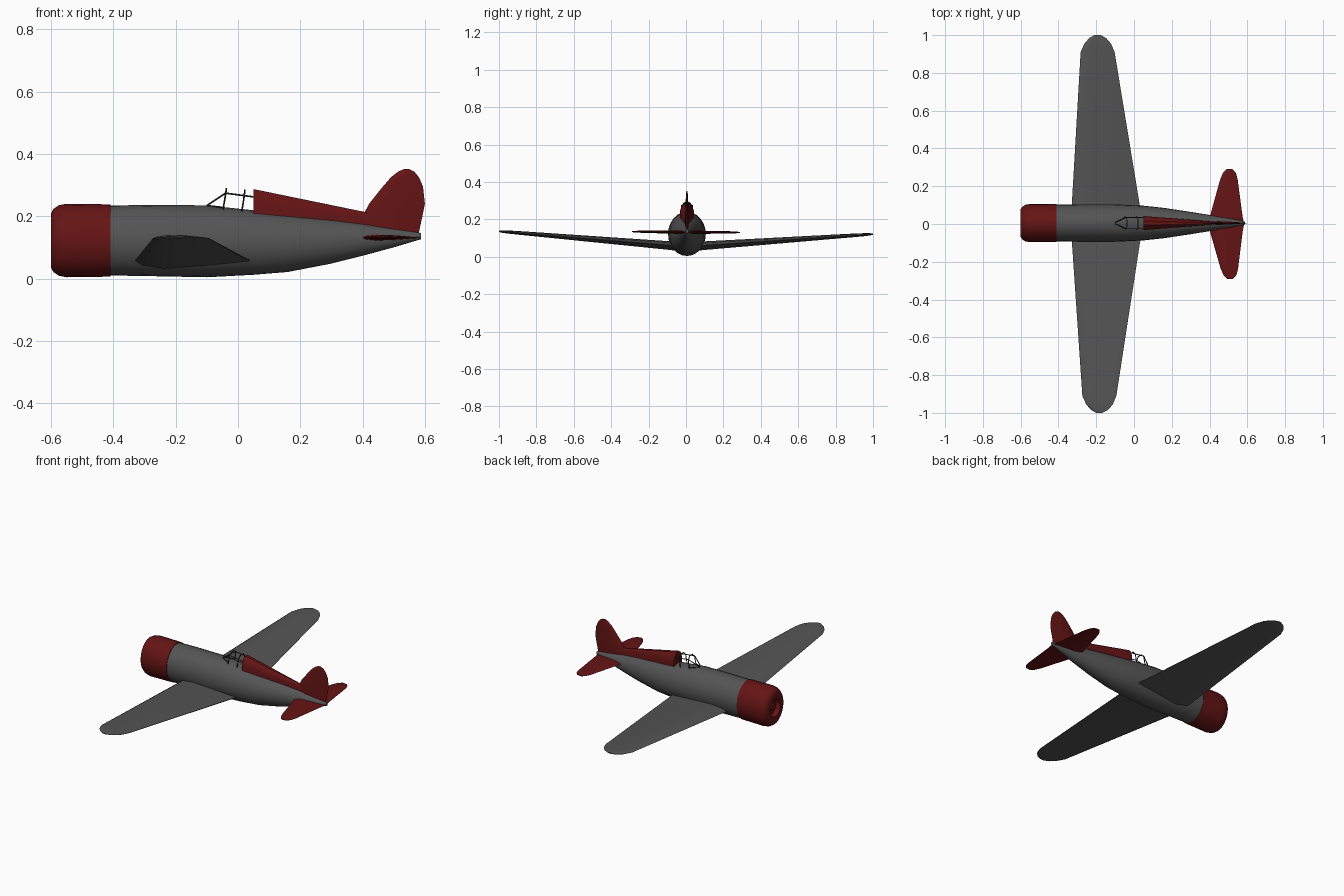
import bpy, bmesh, math
from mathutils import Vector

old = bpy.data.objects.get("Cube")
if old:
    bpy.data.objects.remove(old, do_unlink=True)


def material(name, rgb):
    m = bpy.data.materials.new(name)
    m.use_nodes = True
    m.diffuse_color = (*rgb, 1)
    m.node_tree.nodes["Principled BSDF"].inputs["Base Color"].default_value = (*rgb, 1)
    return m


GREY = material("slate grey", (0.09, 0.09, 0.09))
RED = material("dark red", (0.13, 0.007, 0.007))
FRAME = material("dark frame green", (0.02, 0.028, 0.02))
YC = 0.005  # slight sideways offset of the body


def finish(name, bm, mat, angle=35):
    bmesh.ops.recalc_face_normals(bm, faces=bm.faces)
    mesh = bpy.data.meshes.new(name)
    bm.to_mesh(mesh)
    bm.free()
    mesh.materials.append(mat)
    ob = bpy.data.objects.new(name, mesh)
    bpy.context.collection.objects.link(ob)
    bpy.ops.object.select_all(action='DESELECT')
    bpy.context.view_layer.objects.active = ob
    ob.select_set(True)
    bpy.ops.object.shade_smooth_by_angle(angle=math.radians(angle))
    return ob


def loft(name, rings, mat, angle=35):
    """Skin a list of equal rings and cap both ends."""
    bm = bmesh.new()
    loops = [[bm.verts.new(p) for p in r] for r in rings]
    n = len(loops[0])
    for a, b in zip(loops, loops[1:]):
        for i in range(n):
            j = (i + 1) % n
            bm.faces.new((a[i], a[j], b[j], b[i]))
    bm.faces.new(loops[0])
    bm.faces.new(loops[-1])
    return finish(name, bm, mat, angle)


def oval(x, low, high, half, n=24):
    zc, rz = (low + high) / 2, (high - low) / 2
    turn = [2 * math.pi * i / n for i in range(n)]
    return [Vector((x, YC + half * math.cos(t), zc + rz * math.sin(t))) for t in turn]


# Thin section: fraction along the chord, fraction of half thickness
FOIL = [(0, 0), (.06, .6), (.25, 1), (.6, .7), (1, .08),
        (1, -.08), (.6, -.7), (.25, -1), (.06, -.6)]


def foil(lead, trail, thick):
    return [(lead + (trail - lead) * c, thick / 2 * t) for c, t in FOIL]


# Body: x, bottom, top, half width
body = [(-.43, .01, .234, .097), (-.3, .008, .236, .099), (-.1, .004, .235, .099),
        (.05, .012, .219, .092), (.16, .021, .206, .080), (.3, .048, .190, .059),
        (.4, .073, .176, .043), (.5, .100, .160, .026), (.57, .121, .149, .012),
        (.588, .126, .146, .008)]
loft("fuselage", [oval(*s) for s in body], GREY)

# Cowling with rounded lip and recessed intake
cowl = [(-.41, .006, .238, .100), (-.55, .004, .240, .101), (-.575, .009, .235, .097),
        (-.592, .020, .224, .086), (-.6, .034, .210, .073), (-.6, .069, .175, .046),
        (-.57, .072, .172, .044)]
loft("cowling", [oval(*s) for s in cowl], RED)
loft("engine_hub", [oval(-.57, .097, .147, .022, 8), oval(-.59, .102, .142, .018, 8)], RED)


def lifting_surface(name, half_sections, mat):
    """Mirror y, lead, trail, z, thickness sections into one full-span part."""
    full = [(-s[0], *s[1:]) for s in reversed(half_sections)] + half_sections
    rings = []
    for y, lead, trail, z, thick in full:
        rings.append([Vector((x - .005 * y, y, z + t - .0075 * y))
                      for x, t in foil(lead, trail, thick)])
    loft(name, rings, mat, 40)


lifting_surface("main_wing", [
    (.03, -.335, .045, .054, .05), (.1, -.329, .031, .060, .046),
    (.91, -.278, -.098, .122, .019), (.955, -.258, -.117, .125, .016),
    (.985, -.232, -.143, .127, .012), (1.0, -.205, -.172, .128, .006)], GREY)
lifting_surface("tailplane", [
    (.005, .392, .582, .131, .02), (.04, .402, .575, .131, .018),
    (.235, .457, .550, .132, .012), (.27, .472, .541, .132, .009),
    (.29, .490, .523, .132, .005)], RED)

# Upright fin: z, lead, trail, thickness
fin = [(.135, .40, .578, .02), (.2, .40, .592, .02), (.24, .421, .6, .018),
       (.295, .465, .594, .014), (.325, .491, .581, .011), (.343, .514, .566, .008),
       (.351, .532, .55, .004)]
loft("tail_fin", [[Vector((x, YC + t, z)) for x, t in foil(a, b, w)]
                  for z, a, b, w in fin], RED, 40)

# Ridge behind the cockpit: x, bottom, shoulder, top, half width
rings = []
for x, low, mid, top, w in [(.05, .19, .245, .287, .037), (.42, .15, .195, .211, .008)]:
    rings.append([Vector((x, YC + w * a, z)) for a, z in (
        (-1, low), (-1, mid), (-.75, mid * .35 + top * .65), (-.3, top),
        (.3, top), (.75, mid * .35 + top * .65), (1, mid), (1, low))])
loft("rear_deck", rings, RED, 30)


# Open canopy frame made of thin bars
def bar(bm, a, b, r=.0027):
    a, b = Vector(a), Vector(b)
    d = b - a
    m = d.to_track_quat('Z', 'Y').to_matrix().to_4x4()
    m.translation = (a + b) / 2
    bmesh.ops.create_cone(bm, cap_ends=True, segments=6, radius1=r, radius2=r,
                          depth=d.length, matrix=m)


bm = bmesh.new()
for base, top, low, high in ((-.048, -.037, .222, .289), (.012, .022, .215, .284)):
    path = [(base, -.032, low), (base + .008, -.03, high - .02), (top, -.014, high),
            (top, .014, high), (base + .008, .03, high - .02), (base, .032, low)]
    for p, q in zip(path, path[1:]):
        bar(bm, (p[0], p[1] + YC, p[2]), (q[0], q[1] + YC, q[2]))
for s in (-1, 1):
    bar(bm, (-.1, YC + s * .004, .234), (-.04, YC + s * .03, .274))
    bar(bm, (-.1, YC + s * .004, .234), (-.046, YC + s * .032, .228))
    bar(bm, (-.04, YC + s * .03, .274), (.05, YC + s * .03, .262))
finish("canopy_frame", bm, FRAME)
